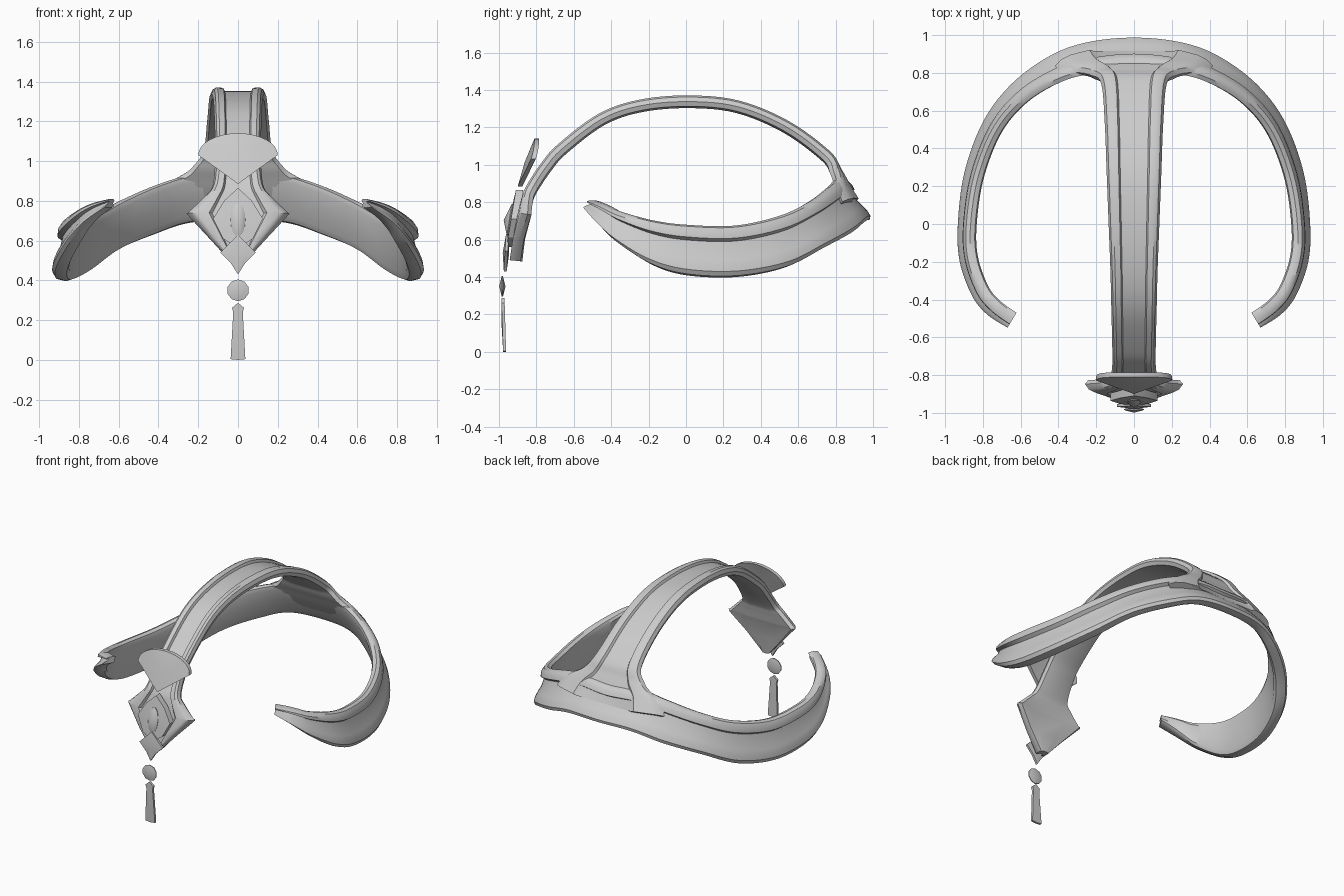
import bpy, bmesh, math
from mathutils import Vector

cube = bpy.data.objects.get("Cube")
if cube:
    bpy.data.objects.remove(cube, do_unlink=True)

metal = bpy.data.materials.new("grey metal")
metal.use_nodes = True
GREY = (0.6, 0.6, 0.6, 1)
metal.diffuse_color = GREY
metal.node_tree.nodes["Principled BSDF"].inputs["Base Color"].default_value = GREY


def spline(stations, steps):
    """Catmull-Rom through stations of any dimension."""
    p = [Vector(s) for s in stations]
    p = [p[0]] + p + [p[-1]]
    out = []
    for a, b, c, d in zip(p, p[1:], p[2:], p[3:]):
        for i in range(steps):
            t = i / steps
            out.append(b + (c - a) * t / 2 + (a * 2 - b * 5 + c * 4 - d) * t * t / 2
                       + (b * 3 - a - c * 3 + d) * t ** 3 / 2)
    return out + [p[-1]]


def finish(name, bm, angle):
    bmesh.ops.recalc_face_normals(bm, faces=bm.faces)
    mesh = bpy.data.meshes.new(name)
    bm.to_mesh(mesh)
    bm.free()
    mesh.materials.append(metal)
    obj = bpy.data.objects.new(name, mesh)
    bpy.context.collection.objects.link(obj)
    bpy.ops.object.select_all(action='DESELECT')
    obj.select_set(True)
    bpy.context.view_layer.objects.active = obj
    bpy.ops.object.shade_smooth_by_angle(angle=math.radians(angle))
    return obj


def loft(name, rings, angle=40):
    """Skin closed rings of equal size and cap both ends."""
    bm = bmesh.new()
    rows = [[bm.verts.new(co) for co in ring] for ring in rings]
    n = len(rows[0])
    for a, b in zip(rows, rows[1:]):
        for i in range(n):
            bm.faces.new((a[i], a[(i + 1) % n], b[(i + 1) % n], b[i]))
    bm.faces.new(rows[0])
    bm.faces.new(rows[-1])
    return finish(name, bm, angle)


def gem_plate(name, half, y, thick, rise, slope=0.0, back_rise=0.0, bend=0.0, angle=20):
    """Plate mirrored from a half outline (x, z), with a raised centre point."""
    outline = half + [(-x, z) for x, z in reversed(half) if x > 0]
    zs = [z for x, z in outline]
    mid = (min(zs) + max(zs)) / 2
    bm = bmesh.new()
    rows, tips = [], []
    for shift, lift in ((0, -rise), (thick, back_rise)):
        rows.append([bm.verts.new((x, y + shift + slope * (z - mid) + bend * x * x, z))
                     for x, z in outline])
        tips.append(bm.verts.new((0, y + shift + lift, mid)))
    n = len(outline)
    for i in range(n):
        j = (i + 1) % n
        bm.faces.new((rows[0][i], rows[0][j], rows[1][j], rows[1][i]))
        for row, tip in zip(rows, tips):
            bm.faces.new((row[i], row[j], tip))
    return finish(name, bm, angle)


def tangent(path, i):
    return path[min(i + 1, len(path) - 1)] - path[max(i - 1, 0)]


# Side band: outer x, y, lower z, upper z, inward lean of the top edge
side = [(0, 1.0, .70, .92, .11), (.25, .975, .69, .93, .11), (.45, .9, .63, .89, .09),
        (.65, .75, .55, .81, .06), (.8, .55, .45, .73, .04), (.9, .28, .4, .675, .03),
        (.935, 0, .41, .68, .02), (.925, -.2, .47, .705, .02), (.86, -.38, .585, .75, .02),
        (.78, -.48, .68, .785, .02), (.67, -.55, .765, .81, .01)]
path = spline([(-s[0],) + s[1:] for s in reversed(side[1:])] + side, 8)
# Section: inward depth, height fraction; a groove runs along the outside
section = [(.05, 0), (.015, .03), (0, .12), (.003, .24), (.012, .34), (.03, .5), (.04, .7),
           (.015, .76), (.015, .88), (.028, .97), (.05, 1), (.075, .97), (.085, .86),
           (.077, .5), (.085, .15), (.075, .03)]
rings = []
for i, (x, y, low, high, lean) in enumerate(path):
    t = tangent(path, i)
    inward = Vector((t[1], -t[0], 0)).normalized()
    rings.append([Vector((x, y, low + (high - low) * v)) + inward * (u + lean * v)
                  for u, v in section])
loft("side_band", rings, 35)

# Crown arch: y, z, half width, bend of the sides; its front end forms a diamond plate
tip_rows = [Vector(s) for s in ((-.94, .49, .03, .3), (-.927, .61, .14, .4))]
arch = [(-.91, .74, .26, .5), (-.885, .82, .18, .5), (-.855, .885, .13, .3),
        (-.77, 1.01, .115, 0), (-.68, 1.11, .115, 0), (-.466, 1.27, .12, 0),
        (-.25, 1.345, .125, 0), (.015, 1.368, .135, 0), (.284, 1.34, .145, 0),
        (.55, 1.23, .155, 0), (.77, 1.07, .175, -.1), (.84, .975, .24, -.4),
        (.895, .9, .36, -.5), (.95, .82, .42, -.5)]
path = tip_rows + spline(arch, 6)
half = [(.5, -.016), (.56, 0), (.8, .003), (.92, -.006), (1, -.03), (.93, -.055), (.5, -.065)]
section = half + [(-s, h) for s, h in reversed(half)]
rings = []
for i, (y, z, w, bend) in enumerate(path):
    t = tangent(path, i)
    out = Vector((0, -t[1], t[0])).normalized()
    rings.append([Vector((s * w, y + bend * (s * w) ** 2, z)) + out * h for s, h in section])
loft("crown_arch", rings, 35)

# Fan plate above the diamond
fan = [(.2 * math.sin(a), 1.03 + .11 * math.cos(a))
       for a in (math.pi / 2 * k / 8 for k in range(9))] + [(0, .885)]
gem_plate("fan_plate", fan, -.855, .025, .008, .35, -.004, .5, 30)

# Layered ornaments on the diamond
gem_plate("kite_plate", [(0, .865), (.07, .8), (.125, .71), (.075, .61), (0, .56)],
          -.935, .04, .01, .167)
lens = [(.037 * math.sin(math.pi * k / 8), .705 + .085 * math.cos(math.pi * k / 8))
        for k in range(9)]
gem_plate("pointed_stone", lens, -.945, .03, .03, .15, angle=30)
gem_plate("small_diamond", [(0, .63), (.09, .54), (.035, .485), (0, .43)],
          -.968, .015, .012, .06, .008)

# Hanging bead and tassel
bead = [(.055 * math.sin(math.pi * k / 5), .35 + .055 * math.cos(math.pi * k / 5))
        for k in range(6)]
gem_plate("bead", bead, -.985, .006, .014, 0, .014)
gem_plate("tassel", [(0, .287), (.03, .262), (.024, .24), (.037, .004), (0, 0)],
          -.982, .016, .004, -.03)
